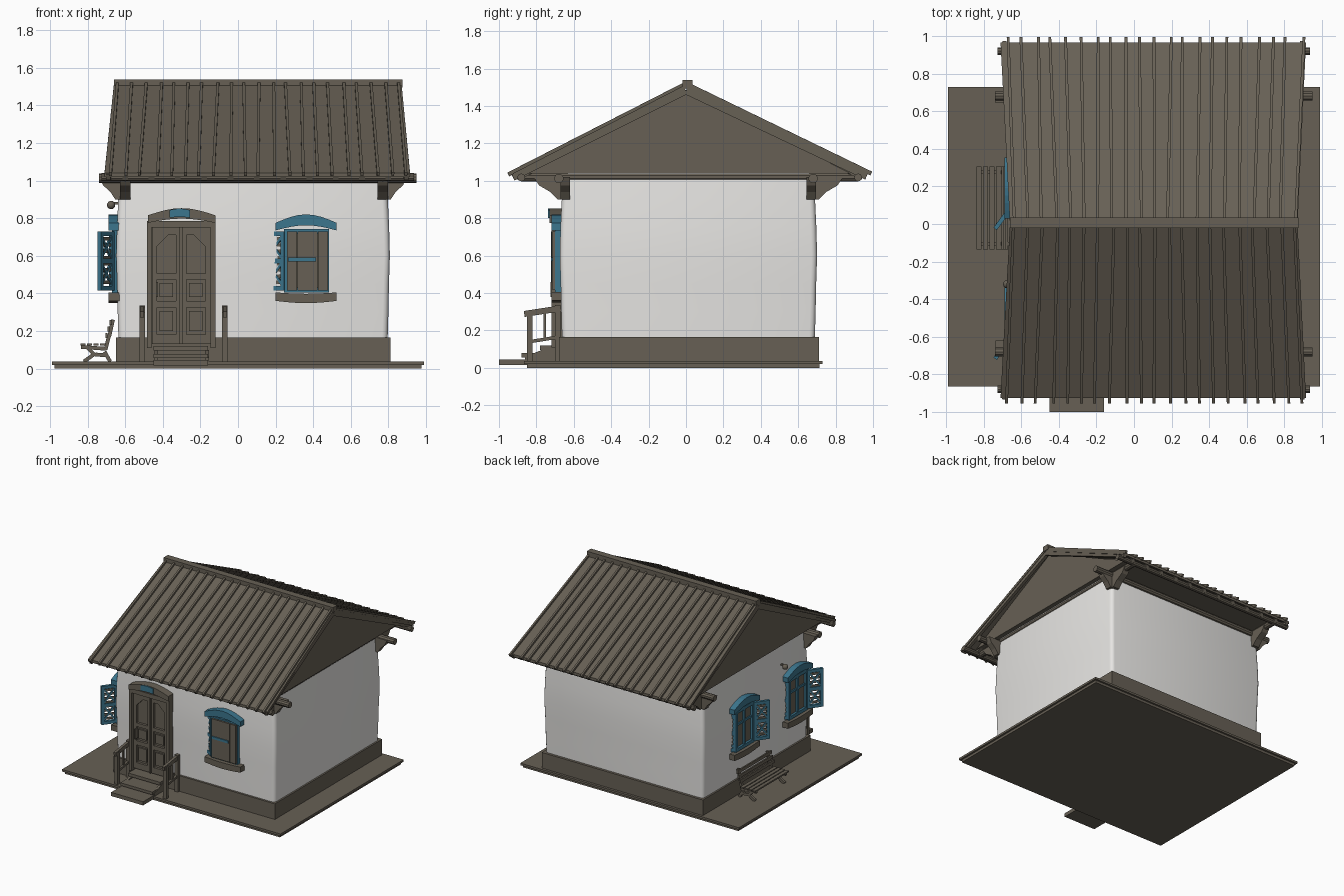
import bpy, bmesh, math, random
from mathutils import Vector, Matrix

if "Cube" in bpy.data.objects:
    bpy.data.objects.remove(bpy.data.objects["Cube"])

random.seed(4)


def material(name, rgb):
    m = bpy.data.materials.new(name)
    m.diffuse_color = (*rgb, 1)
    m.use_nodes = True
    m.node_tree.nodes["Principled BSDF"].inputs["Base Color"].default_value = m.diffuse_color
    return m


BROWN = material("weathered_brown", (0.135, 0.117, 0.09))
WHITE = material("whitewash", (0.80, 0.79, 0.77))
BLUE = material("painted_blue", (0.045, 0.18, 0.27))
I = Matrix.Identity(4)


def finish(name, bm, mat, mtx=I):
    bmesh.ops.recalc_face_normals(bm, faces=bm.faces)
    bm.transform(mtx)
    me = bpy.data.meshes.new(name)
    bm.to_mesh(me)
    bm.free()
    me.materials.append(mat)
    ob = bpy.data.objects.new(name, me)
    bpy.context.collection.objects.link(ob)
    return ob


def box(name, x, y, z, mat=BROWN, mtx=I):
    """Box from three (min, max) ranges."""
    bm = bmesh.new()
    bmesh.ops.create_cube(bm, size=1)
    for v in bm.verts:
        v.co = Vector([r[0] if c < 0 else r[1] for c, r in zip(v.co, (x, y, z))])
    return finish(name, bm, mat, mtx)


def prism(name, pts, a, b, axis="x", mat=BROWN, mtx=I):
    """Extrude a profile along x (points are y, z) or y (points are x, z)."""
    put = (lambda p, d: (d, p[0], p[1])) if axis == "x" else (lambda p, d: (p[0], d, p[1]))
    bm = bmesh.new()
    A = [bm.verts.new(put(p, a)) for p in pts]
    B = [bm.verts.new(put(p, b)) for p in pts]
    bm.faces.new(A)
    bm.faces.new(B[::-1])
    for i in range(len(pts)):
        j = (i + 1) % len(pts)
        bm.faces.new((A[i], B[i], B[j], A[j]))
    return finish(name, bm, mat, mtx)


def bar(name, p, q, w, h=None, mat=BROWN, mtx=I, sides=4):
    """Square beam or round log between two points."""
    p, q = Vector(p), Vector(q)
    d = q - p
    rot = d.to_track_quat("Z", "Y").to_matrix().to_4x4()
    bm = bmesh.new()
    if sides == 4:
        bmesh.ops.create_cube(bm, size=1)
        bm.transform(Matrix.Diagonal((w, h or w, d.length, 1)))
    else:
        bmesh.ops.create_cone(bm, cap_ends=True, segments=sides, radius1=w / 2,
                              radius2=w / 2, depth=d.length)
    bm.transform(Matrix.Translation((p + q) / 2) @ rot)
    return finish(name, bm, mat, mtx)


def smooth(ob):
    bpy.ops.object.select_all(action="DESELECT")
    bpy.context.view_layer.objects.active = ob
    ob.select_set(True)
    bpy.ops.object.shade_smooth_by_angle(angle=math.radians(35))


# ground slab with a thin lip, and foundation
box("slab_lower", (-0.975, 0.975), (-0.85, 0.715), (0, 0.02))
box("slab_top", (-0.99, 0.99), (-0.865, 0.73), (0.02, 0.037))
box("foundation", (-0.65, 0.81), (-0.68, 0.71), (0.03, 0.165))

# plaster walls: stacked rounded sections with a slight bulge
bm = bmesh.new()
rings = []
for z, o in ((0.16, -0.004), (0.3, 0.0), (0.45, 0.003), (0.6, 0.008), (0.75, 0.004), (0.9, -0.003), (1.04, -0.012)):
    ring = []
    for sx, sy, a0 in ((1, 1, 0), (-1, 1, 90), (-1, -1, 180), (1, -1, 270)):
        for k in range(4):
            a = math.radians(a0 + 30 * k)
            ring.append(bm.verts.new((0.08 + sx * (0.69 + o) + 0.03 * math.cos(a),
                                      0.013 + sy * (0.65 + o) + 0.03 * math.sin(a), z)))
    rings.append(ring)
for A, B in zip(rings, rings[1:]):
    for i in range(16):
        bm.faces.new((A[i], A[(i + 1) % 16], B[(i + 1) % 16], B[i]))
bm.faces.new(rings[0])
bm.faces.new(rings[-1])
smooth(finish("plaster_walls", bm, WHITE))

# attic with both gables
prism("attic_gables", [(-0.86, 1.04), (0.88, 1.04), (0.0, 1.485)], -0.65, 0.825)

# roof slopes, wider at the eaves, with narrow battens and rafters
RIDGE = 1.515
for side, ey, ez in (("front", -0.925, 1.04), ("back", 0.965, 1.045)):
    bm = bmesh.new()
    top = [bm.verts.new(c) for c in ((-0.66, 0, RIDGE), (0.87, 0, RIDGE), (0.915, ey, ez), (-0.71, ey, ez))]
    low = [bm.verts.new(v.co - Vector((0, 0, 0.022))) for v in top]
    bm.faces.new(top)
    bm.faces.new(low[::-1])
    for i in range(4):
        j = (i + 1) % 4
        bm.faces.new((top[i], low[i], low[j], top[j]))
    finish(side + "_roof_slope", bm, BROWN)
    s = 1 if ey > 0 else -1
    for i in range(21):
        x = -0.635 + i * 0.0745
        xe = 0.1 + (x - 0.1) * 1.05 + random.uniform(-0.012, 0.012)
        bar(side + "_batten", (x + random.uniform(-0.008, 0.008), 0, RIDGE + 0.004),
            (xe, ey + s * 0.025, ez - 0.006), 0.015, 0.022)
    for i in range(11):
        x = -0.6 + i * 0.14
        bar(side + "_rafter", (x, s * 0.6, RIDGE - 0.035 - 0.31), (x, ey - s * 0.02, ez - 0.025), 0.03, 0.03)
    for x, xe in ((-0.645, -0.69), (0.855, 0.895)):
        bar(side + "_barge_board", (x, 0, RIDGE - 0.035), (xe, ey, ez - 0.022), 0.025, 0.035)
    smooth(bar(side + "_eave_log", (-0.725, ey - s * 0.045, 1.018), (0.935, ey - s * 0.045, 1.018), 0.042, sides=10))
    smooth(bar(side + "_wall_log", (-0.74, s * 0.68, 1.012), (0.95, s * 0.68, 1.012), 0.05, sides=10))
box("ridge_beam", (-0.66, 0.875), (-0.02, 0.035), (1.495, 1.538))

# tie beams and paired corner brackets
CURVE = [(-0.02, 1.02), (-0.02, 0.9), (0.02, 0.9), (0.06, 0.94), (0.12, 0.975), (0.15, 1.02)]
for x, sx in ((-0.6, -1), (0.77, 1)):
    smooth(bar("tie_beam", (x, -0.88, 1.02), (x, 0.92, 1.02), 0.05, sides=10))
    for y, s in ((-0.665, -1), (0.69, 1)):
        prism("eave_bracket", [(y + s * a, z) for a, z in CURVE], x - 0.027, x + 0.027)
        wall = -0.64 if sx < 0 else 0.80
        prism("gable_bracket", [(wall + sx * a * 0.65, z) for a, z in CURVE],
              y - s * 0.02 - 0.025, y - s * 0.02 + 0.025, "y")


def arch(name, x0, x1, z0, z1, rise, y0, y1, mat, mtx=I):
    """Curved hood band: both edges follow a shallow arc."""
    n = 8
    lo, hi = [], []
    for i in range(n + 1):
        t = i / n
        x, b = x0 + (x1 - x0) * t, math.sin(math.pi * t)
        lo.append((x, z0 + rise * 0.6 * b))
        hi.append((x, z1 + rise * b))
    prism(name, lo + hi[::-1], y0, y1, "y", mat, mtx)


def shutter(mtx, hinge, sign, angle):
    """Open shutter: blue frame, brown slats and a blue lattice."""
    m = mtx @ Matrix.Translation((hinge, -0.025, 0)) @ Matrix.Rotation(sign * math.radians(angle), 4, "Z")
    w, z0, z1 = 0.125, 0.415, 0.73

    def sx(a, b):
        return tuple(sorted((sign * a, sign * b)))
    for a, b in ((0, 0.022), (w - 0.022, w)):
        box("shutter_stile", sx(a, b), (-0.011, 0.011), (z0, z1), BLUE, m)
    for z in (z0, 0.56, z1 - 0.025):
        box("shutter_rail", sx(0.02, w - 0.02), (-0.011, 0.011), (z, z + 0.025), BLUE, m)
    for i in range(8):
        z = 0.45 + i * 0.033
        box("shutter_slat", sx(0.02, w - 0.02), (-0.004, 0.004), (z, z + 0.018), BROWN, m)
    for a, b in ((0.45, 0.56), (0.59, 0.70)):
        bar("shutter_lattice", (sign * 0.02, 0, a), (sign * (w - 0.02), 0, b), 0.012, mat=BLUE, mtx=m)
        bar("shutter_lattice", (sign * 0.02, 0, b), (sign * (w - 0.02), 0, a), 0.012, mat=BLUE, mtx=m)


def window(mtx, closed=False):
    """Window facing local -y, centred on local x = 0."""
    for a, b in ((-0.12, -0.095), (0.095, 0.12)):
        box("window_jamb", (a, b), (-0.03, 0.02), (0.41, 0.74), BLUE, mtx)
    for z in (0.405, 0.715):
        box("window_rail", (-0.12, 0.12), (-0.03, 0.02), (z, z + 0.027), BLUE, mtx)
    box("window_pane", (-0.1, 0.1), (-0.012, 0.02), (0.42, 0.73), BROWN, mtx)
    arch("window_hood", -0.165, 0.16, 0.735, 0.775, 0.045, -0.05, 0.02, BLUE, mtx)
    arch("window_sill", -0.165, 0.16, 0.405, 0.36, -0.012, -0.05, 0.02, BROWN, mtx)
    if closed:
        for i in range(4):
            x = -0.105 + i * 0.0555
            box("closed_shutter_board", (x, x + 0.053), (-0.045, -0.02), (0.415, 0.73), BROWN, mtx)
        box("closed_shutter_bar", (-0.1, 0.05), (-0.053, -0.044), (0.57, 0.59), BLUE, mtx)
        shutter(mtx, -0.115, -1, 32)
    else:
        box("window_mullion", (-0.012, 0.012), (-0.025, 0.02), (0.42, 0.73), BLUE, mtx)
        box("window_crossbar", (-0.1, 0.1), (-0.022, 0.02), (0.61, 0.628), BLUE, mtx)
        shutter(mtx, -0.115, -1, 35 + 20)
        shutter(mtx, 0.115, 1, -36)


window(Matrix.Translation((0.365, -0.67, 0)), closed=True)
for y in (0.19, -0.5):
    window(Matrix.Translation((-0.64, y, 0)) @ Matrix.Rotation(-math.pi / 2, 4, "Z"))

# double door with frame, raised panels and arched hood
DY = -0.67
box("door_backing", (-0.47, -0.13), (DY - 0.01, DY + 0.03), (0.11, 0.78))
for a, b in ((-0.485, -0.46), (-0.145, -0.12)):
    box("door_jamb", (a, b), (DY - 0.05, DY + 0.02), (0.11, 0.78))
box("door_lintel", (-0.485, -0.12), (DY - 0.05, DY + 0.02), (0.75, 0.785))
for c, s in ((-0.381, -1), (-0.224, 1)):
    for a, b in ((c - 0.077, c - 0.05), (c + 0.05, c + 0.077)):
        box("door_stile", (a, b), (DY - 0.03, DY), (0.13, 0.75))
    for z, t in ((0.13, 0.05), (0.325, 0.035), (0.475, 0.03), (0.71, 0.04)):
        box("door_rail", (c - 0.055, c + 0.055), (DY - 0.03, DY), (z, z + t))
    for a, b in ((0.2, 0.305), (0.38, 0.455)):
        box("door_panel", (c - 0.036, c + 0.036), (DY - 0.024, DY), (a, b))
    prism("door_light_corner", [(c + s * 0.055, 0.72), (c + s * 0.055, 0.645), (c - s * 0.02, 0.72)],
          DY - 0.03, DY, "y")
box("door_center_strip", (-0.31, -0.295), (DY - 0.04, DY), (0.13, 0.75))
box("door_handle", (-0.435, -0.425), (DY - 0.055, DY - 0.02), (0.38, 0.46))
arch("door_hood", -0.48, -0.12, 0.775, 0.815, 0.038, DY - 0.06, DY + 0.02, BROWN)
arch("door_hood_paint", -0.365, -0.255, 0.802, 0.843, 0.008, DY - 0.068, DY - 0.055, BLUE)

# entrance steps and railings
for y0, y1, z0, z1 in ((-1.0, -0.84, 0.015, 0.045), (-0.88, -0.75, 0.055, 0.078), (-0.78, -0.66, 0.095, 0.12)):
    box("step_tread", (-0.45, -0.16), (y0, y1), (z0, z1))
for x in (-0.445, -0.175):
    prism("step_stringer", [(-0.86, 0.03), (-0.86, 0.06), (-0.76, 0.1), (-0.67, 0.1), (-0.67, 0.03)], x, x + 0.02)
for x in (-0.51, -0.07):
    bar("railing_front_post", (x, -0.835, 0.03), (x, -0.835, 0.3), 0.03)
    bar("railing_back_post", (x, -0.685, 0.03), (x, -0.685, 0.335), 0.03)
    bar("handrail", (x, -0.865, 0.288), (x, -0.67, 0.318), 0.022, 0.032)
    bar("lower_rail", (x, -0.835, 0.14), (x, -0.68, 0.165), 0.018)
    bar("baluster", (x, -0.755, 0.15), (x, -0.755, 0.305), 0.014)

# garden bench against the left wall
for y in (-0.105, 0.275):
    for p, q in (((-0.835, 0.115), (-0.7, 0.105)), ((-0.8, 0.11), (-0.76, 0.07)), ((-0.76, 0.08), (-0.82, 0.037)),
                 ((-0.76, 0.075), (-0.7, 0.07)), ((-0.71, 0.09), (-0.68, 0.037)), ((-0.705, 0.1), (-0.685, 0.18)),
                 ((-0.685, 0.17), (-0.665, 0.26))):
        bar("bench_leg", (p[0], y, p[1]), (q[0], y, q[1]), 0.02)
for x in (-0.825, -0.79, -0.755, -0.72):
    box("bench_seat_slat", (x - 0.014, x + 0.014), (-0.135, 0.305), (0.122, 0.134))
for x, z in ((-0.7, 0.175), (-0.688, 0.21), (-0.677, 0.245)):
    box("bench_back_slat", (x - 0.006, x + 0.006), (-0.135, 0.305), (z - 0.013, z + 0.013))

# small wall lamp on the left wall
bm = bmesh.new()
bmesh.ops.create_uvsphere(bm, u_segments=12, v_segments=8, radius=0.022,
                          matrix=Matrix.Translation((-0.675, -0.32, 0.87)))
smooth(finish("wall_lamp", bm, BROWN))
bar("wall_lamp_arm", (-0.63, -0.32, 0.88), (-0.675, -0.32, 0.88), 0.012)
